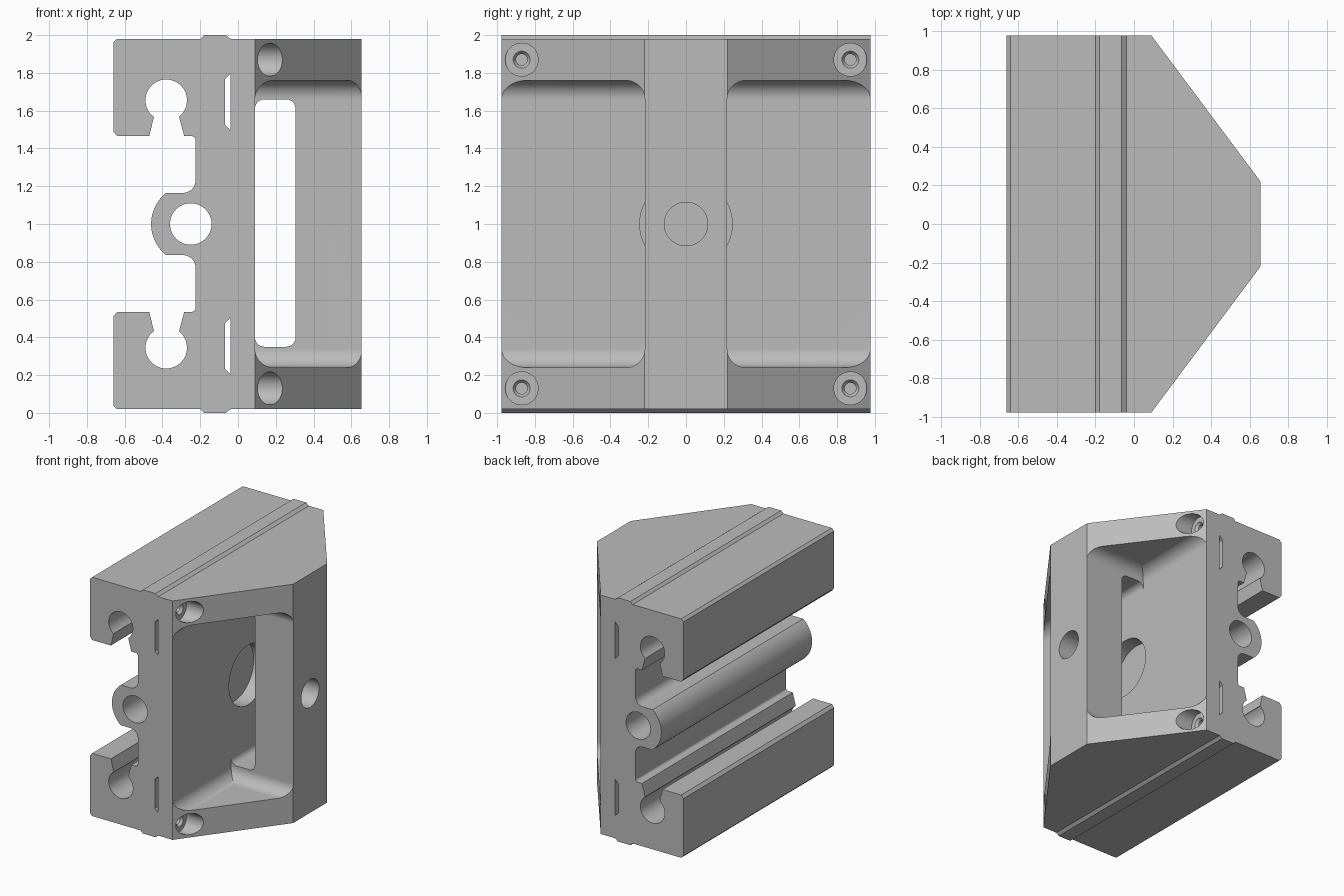
import bpy, bmesh
from math import sin, cos, radians
from mathutils import Matrix

cube = bpy.data.objects.get("Cube")
if cube:
    bpy.data.objects.remove(cube, do_unlink=True)

metal = bpy.data.materials.new("plain_grey")
metal.use_nodes = True
grey = (0.5, 0.5, 0.5, 1)
metal.diffuse_color = grey
metal.node_tree.nodes["Principled BSDF"].inputs["Base Color"].default_value = grey


def make_object(name, bm):
    bmesh.ops.recalc_face_normals(bm, faces=bm.faces)
    mesh = bpy.data.meshes.new(name)
    bm.to_mesh(mesh)
    bm.free()
    mesh.materials.append(metal)
    ob = bpy.data.objects.new(name, mesh)
    bpy.context.collection.objects.link(ob)
    return ob


def prism(name, points, axis, low, high):
    """Extrude a flat outline along y or z."""
    bm = bmesh.new()
    place = (lambda a, b: (a, low, b)) if axis == "y" else (lambda a, b: (a, b, low))
    face = bm.faces.new([bm.verts.new(place(a, b)) for a, b in points])
    new = bmesh.ops.extrude_face_region(bm, geom=[face])["geom"]
    shift = (0, high - low, 0) if axis == "y" else (0, 0, high - low)
    bmesh.ops.translate(bm, vec=shift, verts=[v for v in new if isinstance(v, bmesh.types.BMVert)])
    return make_object(name, bm)


def arc(cx, cz, r, start, end, steps):
    angles = [radians(start + (end - start) * i / steps) for i in range(steps + 1)]
    return [(cx + r * cos(a), cz + r * sin(a)) for a in angles]


def rod(name, low, high, y, z, r1, r2=None):
    """Cylinder or cone along x."""
    bm = bmesh.new()
    bmesh.ops.create_cone(bm, cap_ends=True, segments=48, radius1=r1,
                          radius2=r1 if r2 is None else r2, depth=high - low)
    bm.transform(Matrix.Translation(((low + high) / 2, y, z)) @ Matrix.Rotation(radians(90), 4, "Y"))
    return make_object(name, bm)


def rounded_box(name, low, high, radius, rule):
    """Box whose edges picked by the rule are rounded."""
    bm = bmesh.new()
    bmesh.ops.create_cube(bm, size=1)
    for v in bm.verts:
        v.co = [h if c > 0 else l for c, l, h in zip(v.co, low, high)]
    edges = [e for e in bm.edges if rule(e.verts[0].co, e.verts[1].co)]
    bmesh.ops.bevel(bm, geom=edges, offset=radius, segments=10, profile=0.5, affect="EDGES")
    return make_object(name, bm)


def combine(target, tool, operation="DIFFERENCE"):
    mod = target.modifiers.new("cut", "BOOLEAN")
    mod.operation, mod.solver, mod.object = operation, "EXACT", tool
    bpy.context.view_layer.objects.active = target
    bpy.ops.object.modifier_apply(modifier=mod.name)
    bpy.data.objects.remove(tool, do_unlink=True)


# Rail profile: upper half, mirrored about the middle height
upper = [(0.655, 1.98), (-0.04, 1.98), (-0.065, 2), (-0.18, 2), (-0.2, 1.98),
         (-0.64, 1.98), (-0.66, 1.96), (-0.66, 1.49), (-0.64, 1.465),
         (-0.47, 1.465), (-0.445, 1.568)]
upper += arc(-0.38, 1.655, 0.11, 232, -52, 36)
upper += [(-0.285, 1.465)]
upper += arc(-0.245, 1.445, 0.02, 90, 0, 6)
upper += arc(-0.29, 1.23, 0.065, 0, -90, 10)
upper += arc(-0.25, 1, 0.21, 128.2, 180, 14)
profile = upper + [(x, 2 - z) for x, z in reversed(upper[:-1])]
body = prism("slotted_block", profile, "y", -0.977, 0.977)

# Tapered plan shape
plan = [(-1, -0.977), (0.09, -0.977), (0.655, -0.22), (0.655, 0.22), (0.09, 0.977), (-1, 0.977)]
combine(body, prism("plan_shape", plan, "z", -0.5, 2.5), "INTERSECT")

# Long bore and narrow slots
combine(body, prism("bore_cutter", arc(-0.25, 1, 0.11, 0, 352.5, 47), "y", -1.2, 1.2))
slot = [(-0.07, 1.765), (-0.04, 1.795), (-0.04, 1.495), (-0.07, 1.527)]
for points in (slot, [(x, 2 - z) for x, z in slot]):
    combine(body, prism("slot_cutter", points, "y", -1.2, 1.2))

# Side pockets with rounded inner edges
floor, web = 0.09, 0.218
for side in (-1, 1):
    def inner(a, b):
        on_floor = abs(a.x - floor) + abs(b.x - floor) < 0.001
        on_web = abs(a.y - side * web) + abs(b.y - side * web) < 0.001
        return abs(a.z - b.z) < 0.001 and on_floor != on_web
    ys = sorted((side * web, side * 1.3))
    combine(body, rounded_box("pocket_cutter", (floor, ys[0], 0.24), (1, ys[1], 1.76), 0.1, inner))

# Window through the web, and round recess behind it
combine(body, rounded_box("window_cutter", (floor, -0.33, 0.35), (0.305, 0.33, 1.66), 0.05,
                          lambda a, b: abs(a.y - b.y) > 0.1))
combine(body, rod("recess_cutter", -0.03, 0.15, 0, 1, 0.245))
combine(body, rod("web_hole_cutter", 0.2, 0.8, 0, 1, 0.115))

# Countersunk corner screw holes
for y in (-0.87, 0.87):
    for z in (0.13, 1.87):
        combine(body, rod("counterbore_cutter", 0.08, 0.5, y, z, 0.087))
        combine(body, rod("countersink_cutter", 0.06, 0.1, y, z, 0.03, 0.06))
        combine(body, rod("screw_hole_cutter", -0.02, 0.09, y, z, 0.03))

# Smooth curved faces, crisp edges
bpy.ops.object.select_all(action="DESELECT")
body.select_set(True)
bpy.context.view_layer.objects.active = body
bpy.ops.object.shade_smooth_by_angle(angle=radians(25))
weighted = body.modifiers.new("flat_faces", "WEIGHTED_NORMAL")
weighted.keep_sharp = True
